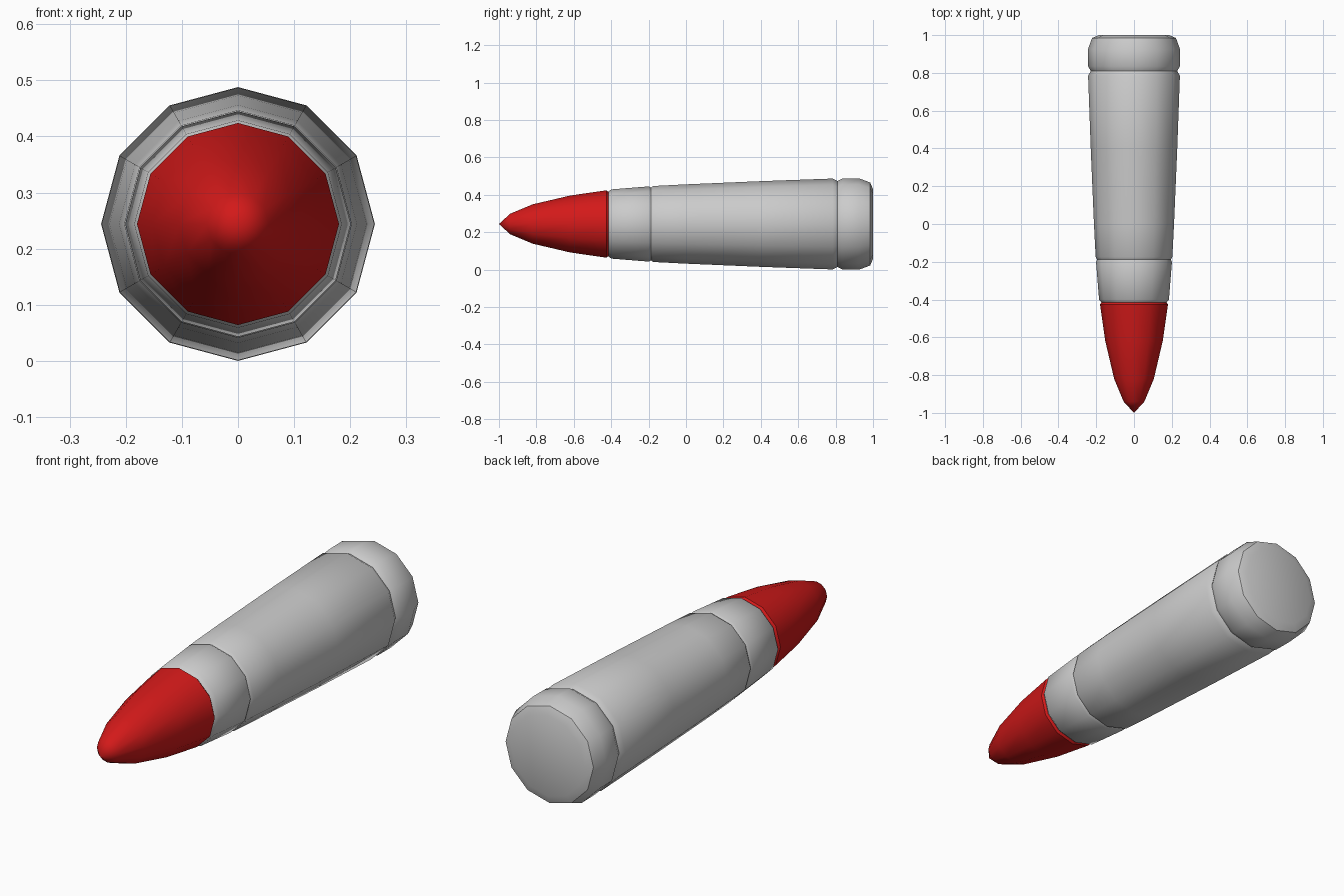
import bpy, bmesh, math

if "Cube" in bpy.data.objects:
    bpy.data.objects.remove(bpy.data.objects["Cube"])

SIDES = 12
AXIS_Z = 0.244


def lathe(name, profile, color=None):
    """Revolve (y, radius) points around the long axis; radius 0 makes a pole."""
    bm = bmesh.new()
    rings = []
    for y, r in profile:
        n = 1 if r == 0 else SIDES
        rings.append([bm.verts.new((r * math.cos(2 * math.pi * i / SIDES), y,
                                    AXIS_Z + r * math.sin(2 * math.pi * i / SIDES)))
                      for i in range(n)])
    for a, b in zip(rings, rings[1:]):
        for i in range(SIDES):
            j = (i + 1) % SIDES
            if len(a) == 1:
                bm.faces.new((a[0], b[j], b[i]))
            elif len(b) == 1:
                bm.faces.new((a[i], a[j], b[0]))
            else:
                bm.faces.new((a[i], a[j], b[j], b[i]))
    bmesh.ops.recalc_face_normals(bm, faces=bm.faces)
    mesh = bpy.data.meshes.new(name)
    bm.to_mesh(mesh)
    bm.free()
    obj = bpy.data.objects.new(name, mesh)
    bpy.context.collection.objects.link(obj)
    if color:
        mat = bpy.data.materials.new(name + "_paint")
        mat.diffuse_color = color
        mat.use_nodes = True
        mat.node_tree.nodes["Principled BSDF"].inputs["Base Color"].default_value = mat.diffuse_color
        mesh.materials.append(mat)
    bpy.ops.object.select_all(action='DESELECT')
    obj.select_set(True)
    bpy.context.view_layer.objects.active = obj
    bpy.ops.object.shade_smooth_by_angle(angle=math.radians(36))
    return obj


# Pointed red nose
lathe("nose_tip", [(-1.0, 0), (-0.94, 0.055), (-0.82, 0.105), (-0.62, 0.152),
                   (-0.425, 0.18), (-0.415, 0.172), (-0.415, 0)],
      (0.65, 0.01, 0.01, 1))

# Tapered casing with neck groove, rear groove and chamfered base
lathe("casing", [(-0.415, 0), (-0.415, 0.172), (-0.40, 0.185),
                 (-0.20, 0.201), (-0.188, 0.195), (-0.175, 0.203),
                 (0.0, 0.212), (0.40, 0.229), (0.785, 0.243),
                 (0.81, 0.229), (0.835, 0.243), (0.925, 0.244),
                 (0.985, 0.222), (1.0, 0.185), (1.0, 0)])
